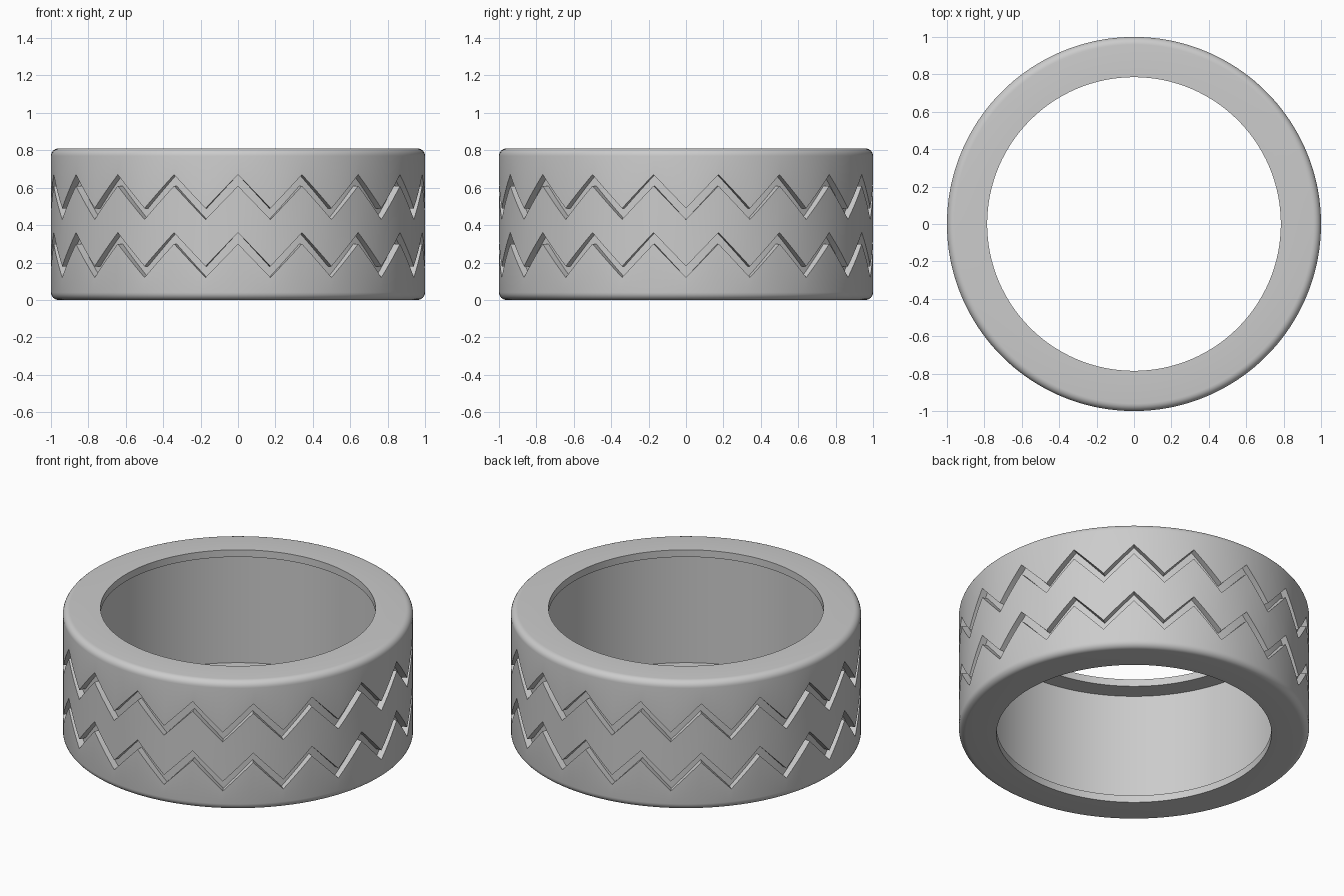
import bpy, bmesh, math

cube = bpy.data.objects.get("Cube")
if cube:
    bpy.data.objects.remove(cube, do_unlink=True)

HEIGHT = 0.81
OUTER, INNER, CAVITY = 1.0, 0.785, 0.9
LIP, BEVEL, DEPTH = 0.045, 0.04, 0.04
ZIGZAGS, STEPS = 18, 5
COLUMNS = ZIGZAGS * 2 * STEPS
GROOVES = (0.12, 0.43)      # height of each groove's lowest point
RISE, WIDTH = 0.18, 0.06    # zigzag rise and groove width

rubber = bpy.data.materials.new("Grey rubber")
rubber.use_nodes = True
grey = (0.6, 0.6, 0.6, 1)
rubber.diffuse_color = grey
rubber.node_tree.nodes["Principled BSDF"].inputs["Base Color"].default_value = grey


def rounded_corner(z, start):
    """Quarter circle of the outer shoulder as (radius, height) points."""
    points = []
    for i in range(7):
        a = math.radians(start + 15 * i)
        points.append((OUTER - BEVEL + BEVEL * math.cos(a), z + BEVEL * math.sin(a)))
    return points


def cross_section(column):
    """Closed tyre section; the two grooves move up and down with the zigzag."""
    phase = column % (2 * STEPS) / STEPS
    wave = RISE * abs(1 - phase)
    section = [(INNER, 0)] + rounded_corner(BEVEL, -90)
    for low in GROOVES:
        bottom, top = low + wave, low + wave + WIDTH
        section += [(OUTER, bottom), (OUTER - DEPTH, bottom),
                    (OUTER - DEPTH, top), (OUTER, top)]
    section += rounded_corner(HEIGHT - BEVEL, 0)
    section += [(INNER, HEIGHT), (INNER, HEIGHT - LIP), (CAVITY, HEIGHT - LIP),
                (CAVITY, LIP), (INNER, LIP)]
    return section


# Sweep the section around the axle, starting at a peak on the front
bm = bmesh.new()
rings = []
for c in range(COLUMNS):
    a = 2 * math.pi * c / COLUMNS - math.pi / 2
    rings.append([bm.verts.new((r * math.cos(a), r * math.sin(a), z))
                  for r, z in cross_section(c)])
for c, ring in enumerate(rings):
    following = rings[(c + 1) % COLUMNS]
    for i in range(len(ring)):
        j = (i + 1) % len(ring)
        bm.faces.new((ring[i], following[i], following[j], ring[j]))
bmesh.ops.recalc_face_normals(bm, faces=bm.faces)

mesh = bpy.data.meshes.new("tyre")
bm.to_mesh(mesh)
bm.free()
mesh.materials.append(rubber)
tyre = bpy.data.objects.new("tyre", mesh)
bpy.context.collection.objects.link(tyre)

# Smooth the round surfaces, keep groove and lip edges crisp
bpy.ops.object.select_all(action='DESELECT')
tyre.select_set(True)
bpy.context.view_layer.objects.active = tyre
bpy.ops.object.shade_smooth_by_angle(angle=math.radians(30))
